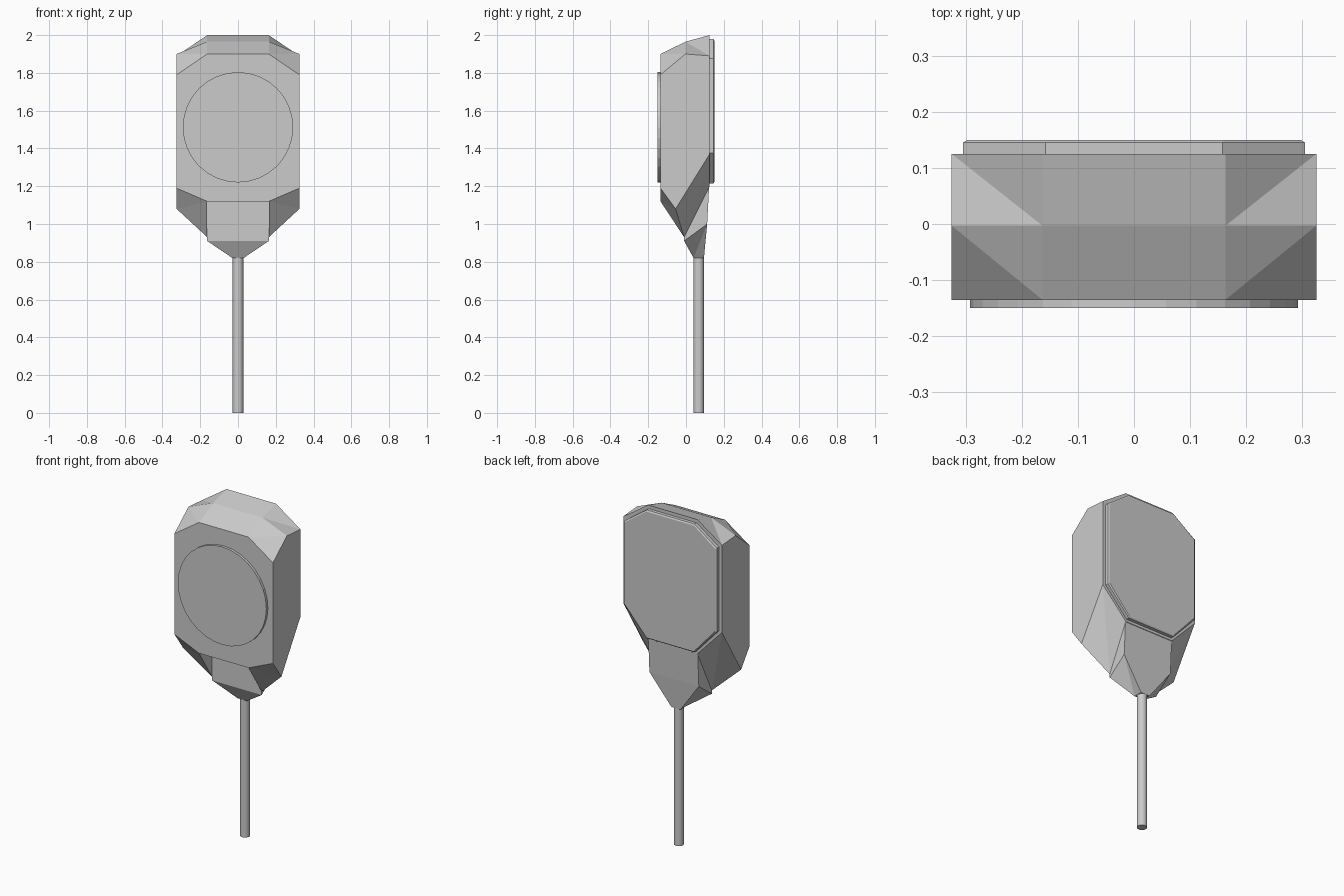
import bpy, bmesh, math
from mathutils import Matrix

cube = bpy.data.objects.get("Cube")
if cube:
    bpy.data.objects.remove(cube, do_unlink=True)

grey = bpy.data.materials.new("light grey")
grey.use_nodes = True
tone = (0.6, 0.6, 0.6, 1)
grey.diffuse_color = tone
grey.node_tree.nodes["Principled BSDF"].inputs["Base Color"].default_value = tone

IN, OUT = 0.163, 0.325   # half widths of the centre strip and the whole case


def finish(name, bm):
    bmesh.ops.recalc_face_normals(bm, faces=bm.faces)
    mesh = bpy.data.meshes.new(name)
    bm.to_mesh(mesh)
    bm.free()
    mesh.materials.append(grey)
    obj = bpy.data.objects.new(name, mesh)
    bpy.context.collection.objects.link(obj)
    return obj


def symmetric(name, pts, sides, spans):
    """Mirror the side faces over x; span faces join a point chain to its mirror."""
    bm = bmesh.new()
    v = {s: {k: bm.verts.new((s * x, y, z)) for k, (x, y, z) in pts.items()}
         for s in (1, -1)}
    for s in (1, -1):
        for face in sides:
            bm.faces.new([v[s][k] for k in face.split()])
    for chain in spans:
        keys = chain.split()
        bm.faces.new([v[1][k] for k in keys] + [v[-1][k] for k in reversed(keys)])
    return finish(name, bm)


# Faceted case, notched underneath where the neck enters
symmetric("case", {
    "front_top": (IN, -0.135, 1.9), "front_up": (OUT, -0.135, 1.79),
    "front_low": (OUT, -0.135, 1.19), "front_base": (IN, -0.135, 1.12),
    "mid_top": (IN, -0.003, 1.965), "mid_up": (OUT, -0.003, 1.9),
    "back_top": (IN, 0.125, 2.0), "back_up": (OUT, 0.125, 1.89),
    "back_low": (OUT, 0.125, 1.37), "back_base": (IN, 0.125, 1.2),
    "side_low": (OUT, -0.055, 1.08), "tip": (IN, -0.01, 0.93),
    "notch": (IN, -0.01, 1.12),
}, [
    "front_up mid_up back_up back_low side_low front_low",
    "front_top front_up mid_up", "front_top mid_up mid_top",
    "mid_top mid_up back_up", "mid_top back_up back_top",
    "front_low front_base side_low", "front_base tip side_low",
    "side_low tip back_low", "back_low tip back_base",
    "front_base notch tip", "notch back_base tip",
], [
    "front_top front_up front_low front_base",
    "back_top back_up back_low back_base",
    "front_top mid_top", "mid_top back_top",
    "front_base notch", "notch back_base",
])

# Neck narrowing down to the stem
symmetric("neck", {
    "front_up": (IN, -0.01, 1.13), "front_low": (IN, -0.01, 0.91),
    "back_low": (IN, 0.112, 1.0), "back_up": (IN, 0.123, 1.21),
    "end_front": (0.03, 0.04, 0.82), "end_back": (0.03, 0.095, 0.82),
}, [
    "front_up front_low back_low back_up",
    "front_low end_front back_low", "back_low end_front end_back",
], [
    "front_up front_low", "front_low end_front", "end_front end_back",
    "end_back back_low", "back_low back_up", "back_up front_up",
])

# Back cover plate with a chamfered rim
plate = {}
for tag, y, d in (("a", 0.12, 0), ("b", 0.145, 0), ("c", 0.15, 0.008)):
    plate.update({
        tag + "1": (0.158, y, 1.98 - d), tag + "2": (0.305 - d, y, 1.875 - d / 2),
        tag + "3": (0.305 - d, y, 1.375 + d / 2), tag + "4": (0.158, y, 1.215 + d),
    })
symmetric("back_cover", plate,
          [f"{p}{i} {p}{i+1} {q}{i+1} {q}{i}" for p, q in ("ab", "bc") for i in (1, 2, 3)],
          ["a1 a2 a3 a4", "c1 c2 c3 c4", "a1 b1", "b1 c1", "a4 b4", "b4 c4"])


def cylinder(name, radius, depth, sides, matrix):
    bm = bmesh.new()
    bmesh.ops.create_cone(bm, cap_ends=True, segments=sides, radius1=radius,
                          radius2=radius, depth=depth, matrix=matrix)
    return finish(name, bm)


# Round front disc
cylinder("front_disc", 0.292, 0.03, 32,
         Matrix.Translation((0, -0.135, 1.512)) @ Matrix.Rotation(math.pi / 2, 4, "X"))

# Long thin stem
stem = cylinder("stem", 0.028, 0.83, 16, Matrix.Translation((0, 0.067, 0.415)))
bpy.ops.object.select_all(action="DESELECT")
stem.select_set(True)
bpy.context.view_layer.objects.active = stem
bpy.ops.object.shade_smooth_by_angle(angle=math.radians(35))
